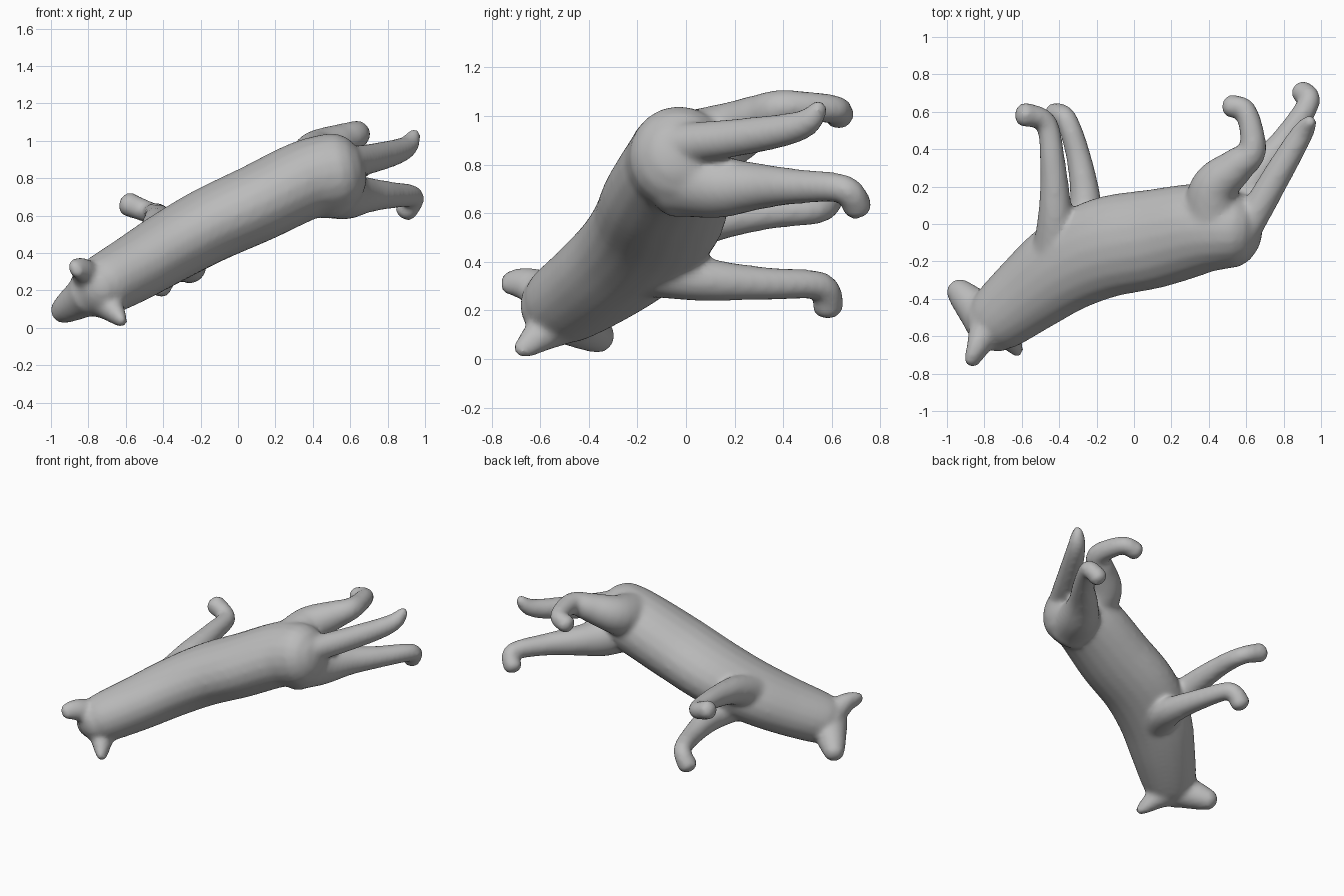
import bpy, bmesh, math
from mathutils import Vector

if "Cube" in bpy.data.objects:
    bpy.data.objects.remove(bpy.data.objects["Cube"])

LATERAL = Vector((-0.45, 0, 0.89))   # the animal's side-to-side axis
SEG, STEPS = 20, 6

fur = bpy.data.materials.new("grey")
fur.diffuse_color = (0.5, 0.5, 0.5, 1)
fur.use_nodes = True
fur.node_tree.nodes["Principled BSDF"].inputs["Base Color"].default_value = fur.diffuse_color


def resample(pts):
    """Smooth curve through the control points."""
    out = []
    n = len(pts)
    for i in range(n - 1):
        p0, p1, p2, p3 = (pts[max(0, min(n - 1, i + k))] for k in (-1, 0, 1, 2))
        for s in range(STEPS):
            t = s / STEPS
            out.append([0.5 * (2*b + (c - a)*t + (2*a - 5*b + 4*c - d)*t*t
                               + (3*b - a - 3*c + d)*t**3)
                        for a, b, c, d in zip(p0, p1, p2, p3)])
    return out + [list(pts[-1])]


def tube(bm, pts, width, depth_ratio=lambda f: 1.0):
    """Closed rounded tube; width and depth ratio are rules of the fraction along it."""
    path = [Vector(p) for p in resample(pts)]
    last = len(path) - 1
    rings = []
    u = LATERAL.normalized()
    for i, p in enumerate(path):
        f = i / last
        ra = width(f)
        rb = ra * depth_ratio(f)
        t = (path[min(i + 1, last)] - path[max(i - 1, 0)]).normalized()
        u = (u - t * u.dot(t)).normalized()
        v = t.cross(u)
        sections = [(0.0, 1.0)]
        reach = 0.8 * min(ra, rb)
        cap = [(reach * math.cos(a), math.sin(a)) for a in (1.25, 0.9, 0.5, 0.15)]
        if i == 0:
            sections = [(-o, s) for o, s in reversed(cap)] + sections
        if i == last:
            sections += cap
        for off, sc in sections:
            angles = [2 * math.pi * k / SEG for k in range(SEG)]
            rings.append([bm.verts.new(p + t * off + u * ra * sc * math.cos(a)
                                       + v * rb * sc * math.sin(a)) for a in angles])
    for a, b in zip(rings, rings[1:]):
        for k in range(SEG):
            j = (k + 1) % SEG
            bm.faces.new((a[k], a[j], b[j], b[k]))
    bm.faces.new(rings[0][::-1])
    bm.faces.new(rings[-1])


def taper(start, end, power=1, paw=0.0):
    """Narrowing radius, swelling again into a paw over the last fifth."""
    return lambda f: end + (start - end) * (1 - f) ** power + paw * max(0, f - 0.8) * 5


bm = bmesh.new()

# Torso from rump to head, deepest at the chest
tube(bm, [(0.52, -0.03, 0.83), (0.36, -0.025, 0.79), (0.1, -0.08, 0.665),
          (-0.15, -0.125, 0.55), (-0.36, -0.22, 0.435), (-0.56, -0.37, 0.315),
          (-0.76, -0.535, 0.205)],
     lambda f: (0.152 + 0.05 * math.sin(math.pi * (0.25 + 0.75 * f)) ** 0.6
                + 0.022 * (1 - f) ** 3),
     lambda f: 0.97 + 0.31 * math.sin(math.pi * f) + 0.1 * f)

# Muzzle and ears
tube(bm, [(-0.80, -0.50, 0.18), (-0.94, -0.355, 0.09)], taper(0.125, 0.069))
tube(bm, [(-0.80, -0.57, 0.27), (-0.835, -0.66, 0.31), (-0.87, -0.735, 0.315)],
     taper(0.09, 0.052), lambda f: 1 - 0.3 * f)
tube(bm, [(-0.70, -0.56, 0.13), (-0.62, -0.68, 0.035)],
     taper(0.095, 0.038), lambda f: 1 - 0.2 * f)

# Front legs
front = taper(0.14, 0.058, 3, 0.008)
tube(bm, [(-0.42, -0.17, 0.46), (-0.42, 0.06, 0.555), (-0.435, 0.33, 0.60),
          (-0.47, 0.54, 0.615), (-0.585, 0.585, 0.66)], front)
tube(bm, [(-0.33, -0.16, 0.385), (-0.26, 0.06, 0.33), (-0.29, 0.33, 0.31),
          (-0.36, 0.555, 0.30), (-0.42, 0.585, 0.22)], front)

# Hind legs
hind = taper(0.175, 0.054, 2, 0.009)
tube(bm, [(0.42, -0.01, 0.85), (0.43, 0.19, 0.93), (0.55, 0.31, 0.995),
          (0.635, 0.40, 1.035), (0.60, 0.60, 1.03), (0.52, 0.63, 1.005)], hind)
tube(bm, [(0.50, -0.01, 0.75), (0.58, 0.14, 0.71), (0.68, 0.29, 0.71),
          (0.81, 0.45, 0.71), (0.935, 0.65, 0.70), (0.90, 0.705, 0.63)], hind)

# Tail with an upturned tip
tube(bm, [(0.56, -0.10, 0.88), (0.73, 0.2, 0.91), (0.89, 0.47, 0.96),
          (0.945, 0.55, 1.035)],
     lambda f: 0.084 - 0.05 * f ** 2)

# Everything fused into one continuous skin
bmesh.ops.recalc_face_normals(bm, faces=bm.faces)
mesh = bpy.data.meshes.new("dog_body")
bm.to_mesh(mesh)
bm.free()
mesh.materials.append(fur)
body = bpy.data.objects.new("dog_body", mesh)
bpy.context.collection.objects.link(body)

fuse = body.modifiers.new("fuse", 'REMESH')
fuse.mode = 'VOXEL'
fuse.voxel_size = 0.016
fuse.use_smooth_shade = True
soften = body.modifiers.new("soften", 'SMOOTH')
soften.factor = 0.5
soften.iterations = 9
